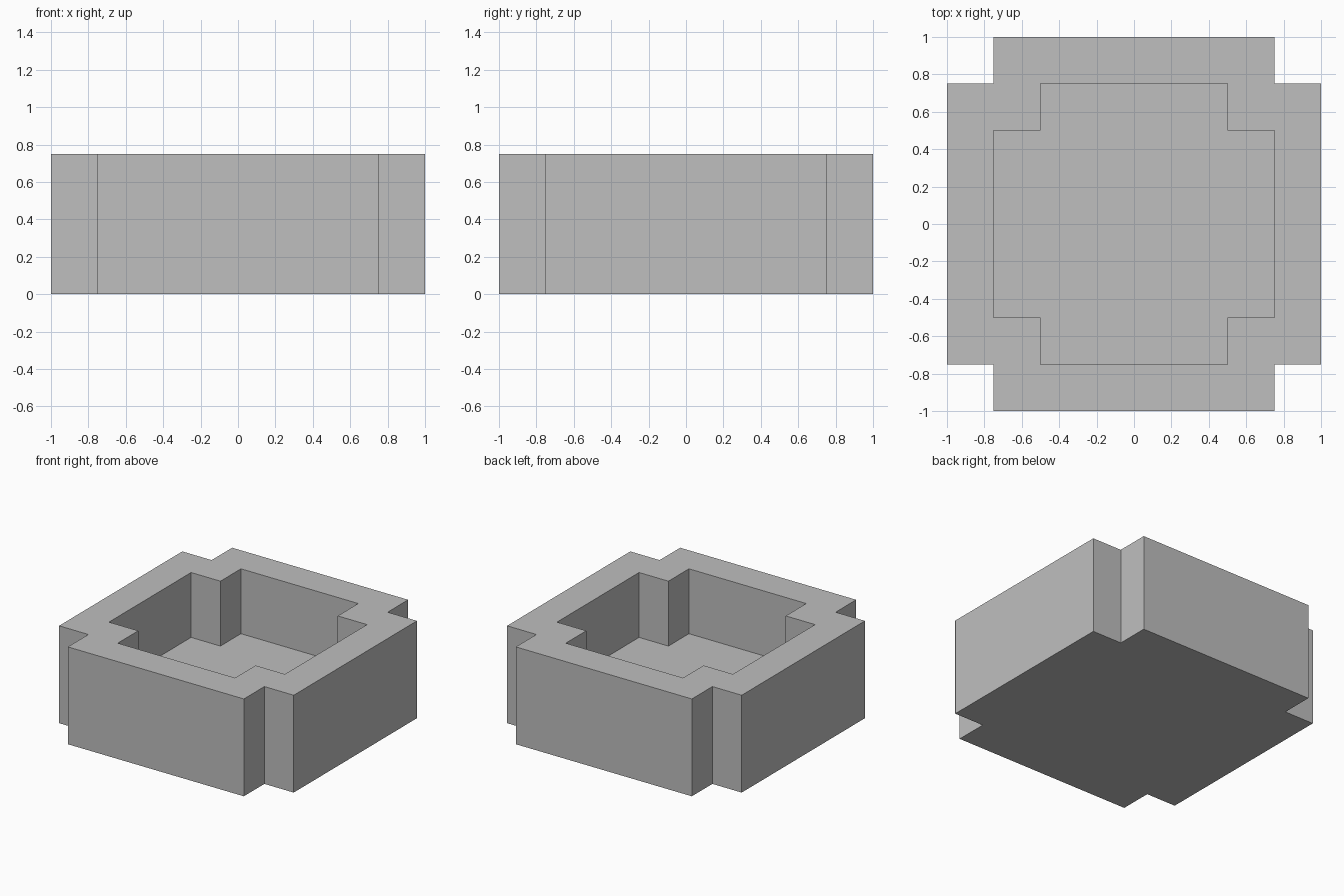
import bpy
import bmesh

cube = bpy.data.objects.get("Cube")
if cube:
    bpy.data.objects.remove(cube, do_unlink=True)

HEIGHT = 0.75
FLOOR = 0.25

# Single plain grey
grey = bpy.data.materials.new("plain_grey")
grey.use_nodes = True
colour = (0.52, 0.52, 0.52, 1.0)
grey.diffuse_color = colour
grey.node_tree.nodes["Principled BSDF"].inputs["Base Color"].default_value = colour


def notched_outline(outer, inner):
    """Counter-clockwise square outline with a square notch at each corner."""
    corner = [(outer, inner), (inner, inner), (inner, outer)]
    points = []
    for _ in range(4):
        points += corner
        corner = [(-y, x) for x, y in corner]
    return points


def ring(bm, outline, z):
    return [bm.verts.new((x, y, z)) for x, y in outline]


def bridge(bm, lower, upper):
    n = len(lower)
    for i in range(n):
        j = (i + 1) % n
        bm.faces.new((lower[i], lower[j], upper[j], upper[i]))


# Open tray: outer wall, flat rim, inner wall and recessed floor
bm = bmesh.new()
outside = notched_outline(1.0, 0.75)
inside = notched_outline(0.75, 0.5)
base = ring(bm, outside, 0)
rim_outer = ring(bm, outside, HEIGHT)
rim_inner = ring(bm, inside, HEIGHT)
floor = ring(bm, inside, FLOOR)

bm.faces.new(base[::-1])
bridge(bm, base, rim_outer)
bridge(bm, rim_outer, rim_inner)
bridge(bm, rim_inner, floor)
bm.faces.new(floor)
bmesh.ops.recalc_face_normals(bm, faces=bm.faces)

mesh = bpy.data.meshes.new("notched_tray")
bm.to_mesh(mesh)
bm.free()
mesh.materials.append(grey)
tray = bpy.data.objects.new("notched_tray", mesh)
bpy.context.collection.objects.link(tray)
